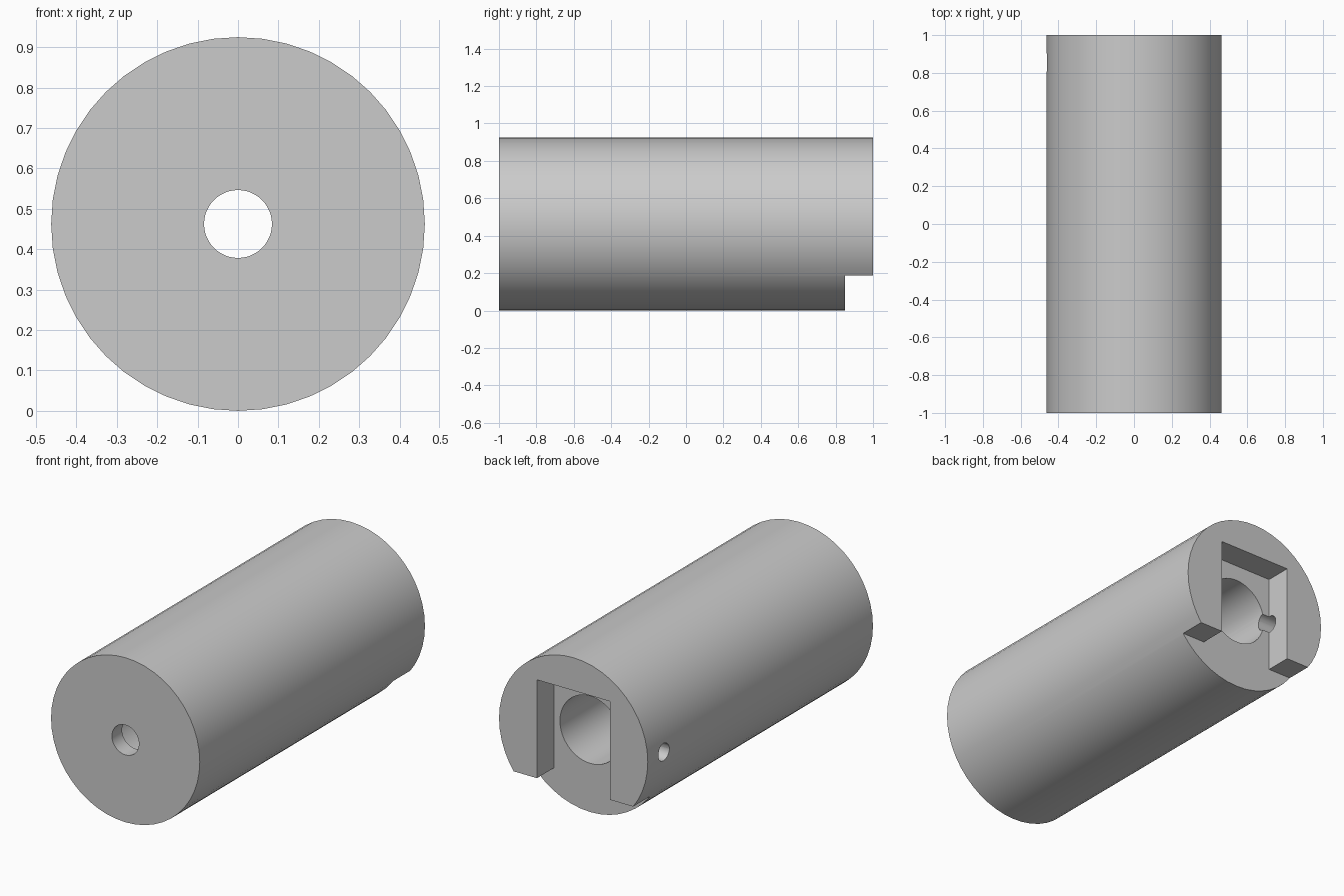
import bpy
import bmesh
from math import radians
from mathutils import Matrix, Vector

cube = bpy.data.objects.get("Cube")
if cube:
    bpy.data.objects.remove(cube, do_unlink=True)

RADIUS = 0.4625
MID = RADIUS          # height of the axis
SEAT_Y = 0.85         # floor of the slot at the back end

grey = bpy.data.materials.new("plain grey")
grey.use_nodes = True
colour = (0.6, 0.6, 0.6, 1)
grey.diffuse_color = colour
grey.node_tree.nodes["Principled BSDF"].inputs["Base Color"].default_value = colour


def add_object(name, bm):
    bmesh.ops.recalc_face_normals(bm, faces=bm.faces)
    mesh = bpy.data.meshes.new(name)
    bm.to_mesh(mesh)
    bm.free()
    mesh.materials.append(grey)
    obj = bpy.data.objects.new(name, mesh)
    bpy.context.collection.objects.link(obj)
    return obj


def rod(name, radius, start, end, sides=48):
    """Cylinder running from start to end."""
    a, b = Vector(start), Vector(end)
    turn = (b - a).to_track_quat("Z", "Y").to_matrix().to_4x4()
    bm = bmesh.new()
    bmesh.ops.create_cone(bm, cap_ends=True, segments=sides, radius1=radius, radius2=radius,
                          depth=(b - a).length, matrix=Matrix.Translation((a + b) / 2) @ turn)
    return add_object(name, bm)


def prism(name, outline, y0, y1):
    """Outline in x and z, extruded along y."""
    bm = bmesh.new()
    face = bm.faces.new([bm.verts.new((x, y0, z)) for x, z in outline])
    new = bmesh.ops.extrude_face_region(bm, geom=[face])["geom"]
    bmesh.ops.translate(bm, vec=(0, y1 - y0, 0),
                        verts=[v for v in new if isinstance(v, bmesh.types.BMVert)])
    return add_object(name, bm)


# Main cylinder, lying front to back
sleeve = rod("sleeve", RADIUS, (0, -1, MID), (0, 1, MID))

# Square slot opening into a flat cut across the underside of the back end
half = [(0.6, -0.2), (0.6, 0.187), (0.227, 0.187), (0.227, 0.74)]
outline = half + [(-x, z) for x, z in reversed(half)]

cutters = [
    prism("slot_cutter", outline, SEAT_Y, 1.2),
    rod("bore_cutter", 0.189, (0, -0.91, MID), (0, 1.1, MID)),
    rod("front_hole_cutter", 0.084, (0, -1.1, MID), (0, -0.5, MID)),
    rod("side_hole_cutter", 0.049, (-0.6, 0.856, MID), (0, 0.856, MID), 24),
]

# Carve each cut, then discard its cutter
bpy.context.view_layer.objects.active = sleeve
sleeve.select_set(True)
for cutter in cutters:
    cutter.hide_render = True
    mod = sleeve.modifiers.new(cutter.name, "BOOLEAN")
    mod.operation = "DIFFERENCE"
    mod.solver = "EXACT"
    mod.object = cutter
    bpy.ops.object.modifier_apply(modifier=mod.name)
    bpy.data.objects.remove(cutter, do_unlink=True)

bpy.ops.object.shade_smooth_by_angle(angle=radians(30))
